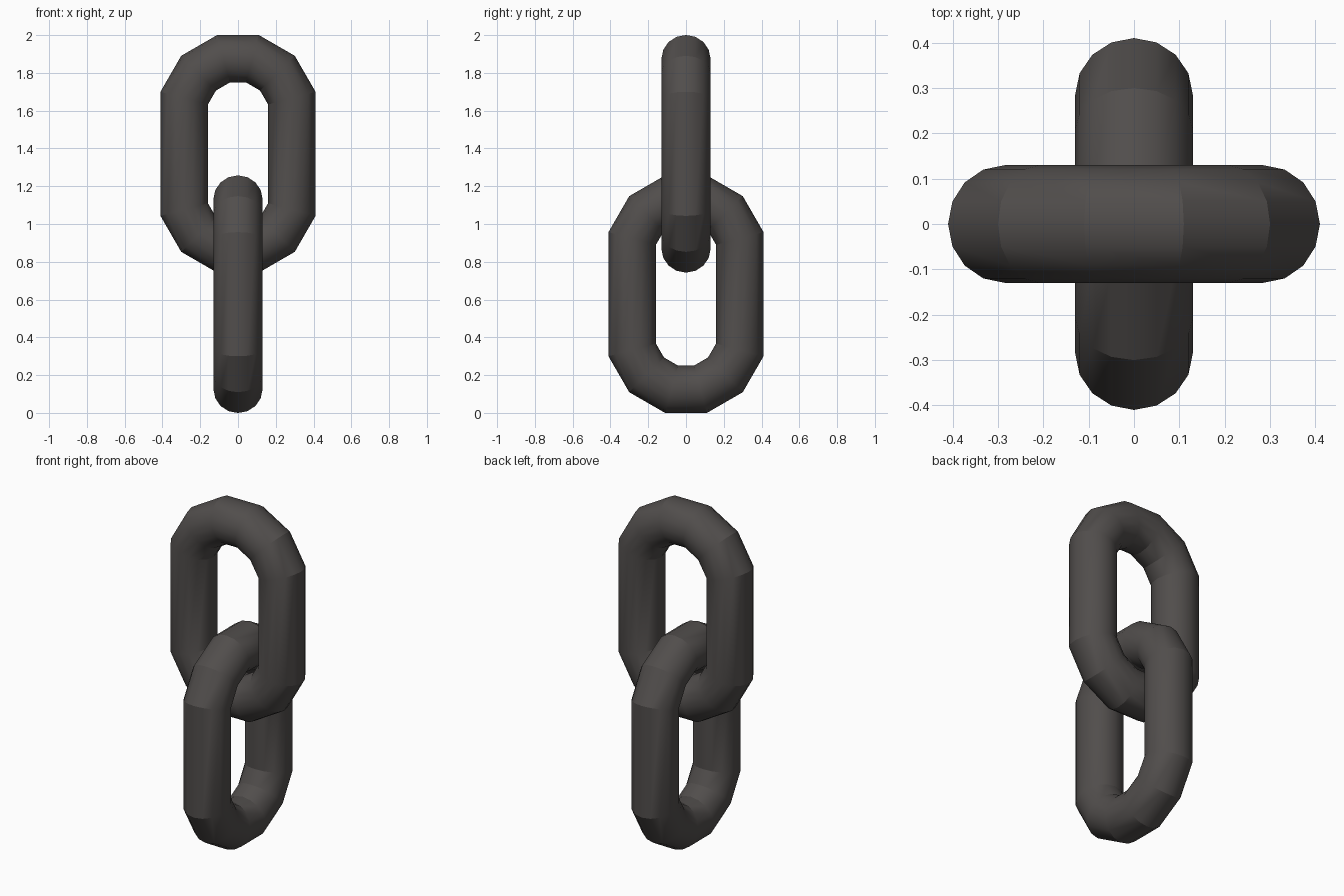
import bpy, bmesh, math
from mathutils import Matrix

if "Cube" in bpy.data.objects:
    bpy.data.objects.remove(bpy.data.objects["Cube"])

R, r = 0.295, 0.13          # bend radius, rod radius
BENDS, SIDES = 12, 16       # bend segments, rod sides

iron = bpy.data.materials.new("dark_iron")
iron.diffuse_color = (0.082, 0.075, 0.072, 1)
iron.use_nodes = True
iron.node_tree.nodes["Principled BSDF"].inputs["Base Color"].default_value = iron.diffuse_color


def link(name, z_low, z_high, turn):
    """Twelve-segment ring, split and stretched between two bend centres."""
    bm = bmesh.new()
    rings = []
    for i in range(BENDS):
        a = math.radians(15 + 30 * i)
        zc = z_high if math.sin(a) > 0 else z_low
        ring = []
        for j in range(SIDES):
            t = 2 * math.pi * j / SIDES
            d = R + r * math.cos(t)
            ring.append(bm.verts.new((d * math.cos(a), r * math.sin(t),
                                      zc + d * math.sin(a))))
        rings.append(ring)
    for i in range(BENDS):
        p, q = rings[i], rings[(i + 1) % BENDS]
        for j in range(SIDES):
            k = (j + 1) % SIDES
            bm.faces.new((p[j], p[k], q[k], q[j]))
    bmesh.ops.transform(bm, matrix=Matrix.Rotation(turn, 4, 'Z'), verts=bm.verts)
    bmesh.ops.recalc_face_normals(bm, faces=bm.faces)
    me = bpy.data.meshes.new(name)
    bm.to_mesh(me)
    bm.free()
    me.materials.append(iron)
    ob = bpy.data.objects.new(name, me)
    bpy.context.collection.objects.link(ob)
    bpy.ops.object.select_all(action='DESELECT')
    ob.select_set(True)
    bpy.context.view_layer.objects.active = ob
    bpy.ops.object.shade_smooth_by_angle(angle=math.radians(24))


# Two interlocked links, the lower one turned a quarter
link("upper_link", 1.153, 1.59, 0)
link("lower_link", 0.41, 0.847, math.pi / 2)
